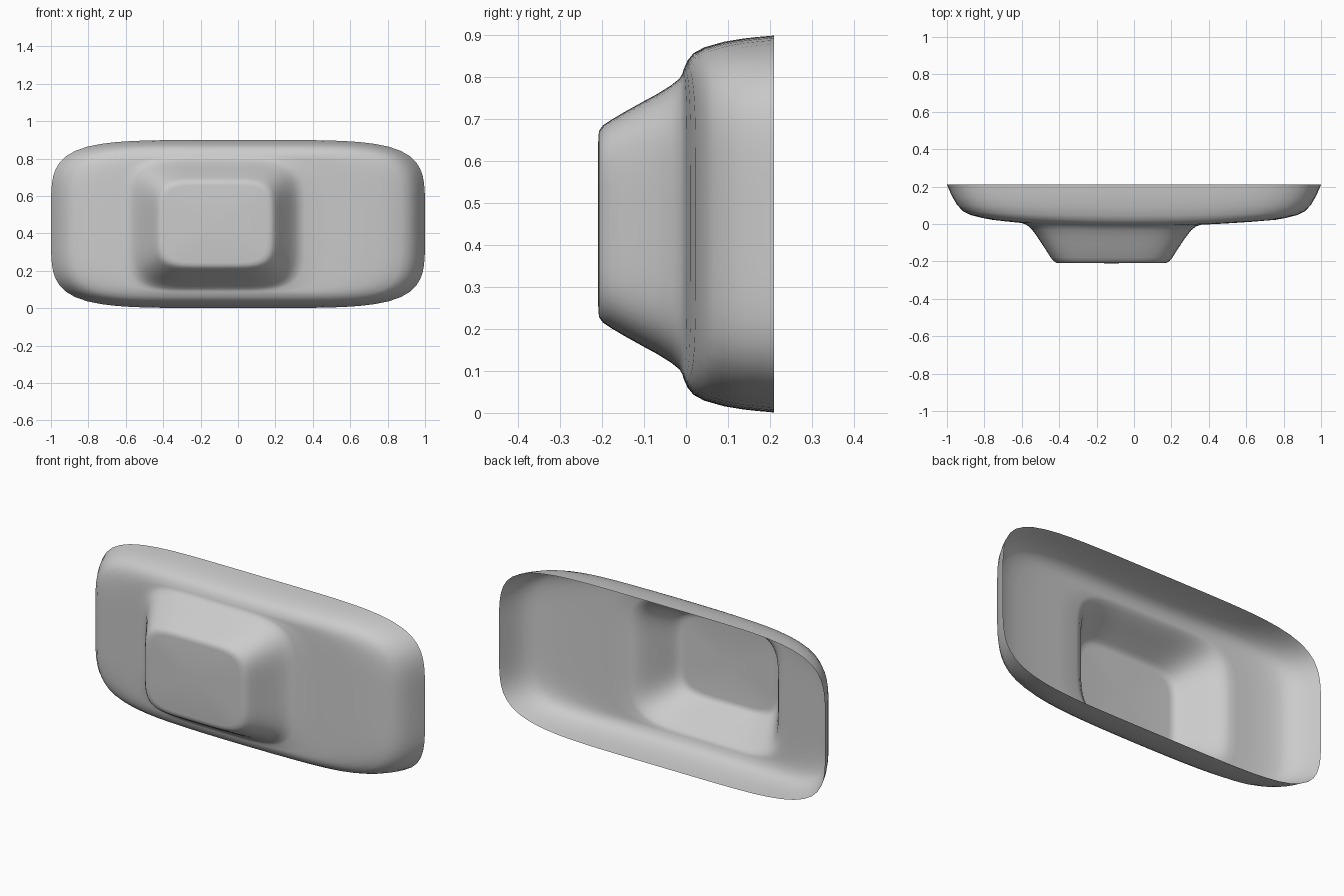
import bpy, bmesh, math

STEPS = 96
CZ = 0.45

# rounded rings from the open back rim to the front block:
# centre x, half width, half height, y, bend (extra y per x squared)
RINGS = [
    (0, 1.0, 0.449, 0.21, 0), (0, 0.985, 0.446, 0.175, 0),
    (0, 0.967, 0.442, 0.138, 0), (0, 0.945, 0.434, 0.09, 0.012),
    (0, 0.912, 0.421, 0.044, 0.027), (0, 0.875, 0.407, 0.018, 0.04),
    (0, 0.82, 0.39, 0.004, 0.045), (0, 0.76, 0.377, -0.002, 0.043),
    (-0.04, 0.66, 0.370, -0.005, 0.042), (-0.08, 0.56, 0.364, -0.007, 0.04),
    (-0.12, 0.48, 0.357, -0.009, 0.04),
    (-0.12, 0.452, 0.346, -0.016, 0.03), (-0.12, 0.425, 0.33, -0.036, 0.02),
    (-0.12, 0.398, 0.309, -0.07, 0.01), (-0.12, 0.373, 0.29, -0.105, 0),
    (-0.12, 0.345, 0.266, -0.148, 0), (-0.12, 0.325, 0.247, -0.18, 0),
    (-0.12, 0.31, 0.235, -0.198, 0), (-0.12, 0.295, 0.222, -0.207, 0),
    (-0.12, 0.275, 0.207, -0.209, 0),
]


def ring(bm, cx, a, b, y, bend, n=5):
    verts = []
    for i in range(STEPS):
        t = 2 * math.pi * i / STEPS
        c, s = math.cos(t), math.sin(t)
        r = (abs(c) ** n + abs(s) ** n) ** (-1 / n)
        x = cx + a * r * c
        verts.append(bm.verts.new((x, y + bend * x * x, CZ + b * r * s)))
    return verts


# open shell with stepped front block
bm = bmesh.new()
loops = [ring(bm, *r) for r in RINGS]
for p, q in zip(loops, loops[1:]):
    for i in range(STEPS):
        j = (i + 1) % STEPS
        bm.faces.new((p[i], p[j], q[j], q[i]))
# flat front face
centre = bm.verts.new((-0.12, -0.21, CZ))
for i in range(STEPS):
    bm.faces.new((loops[-1][i], loops[-1][(i + 1) % STEPS], centre))
for f in bm.faces:
    f.smooth = True
bm.normal_update()
me = bpy.data.meshes.new("panel_shell")
bm.to_mesh(me)
bm.free()
ob = bpy.data.objects.new("panel_shell", me)
bpy.context.collection.objects.link(ob)
